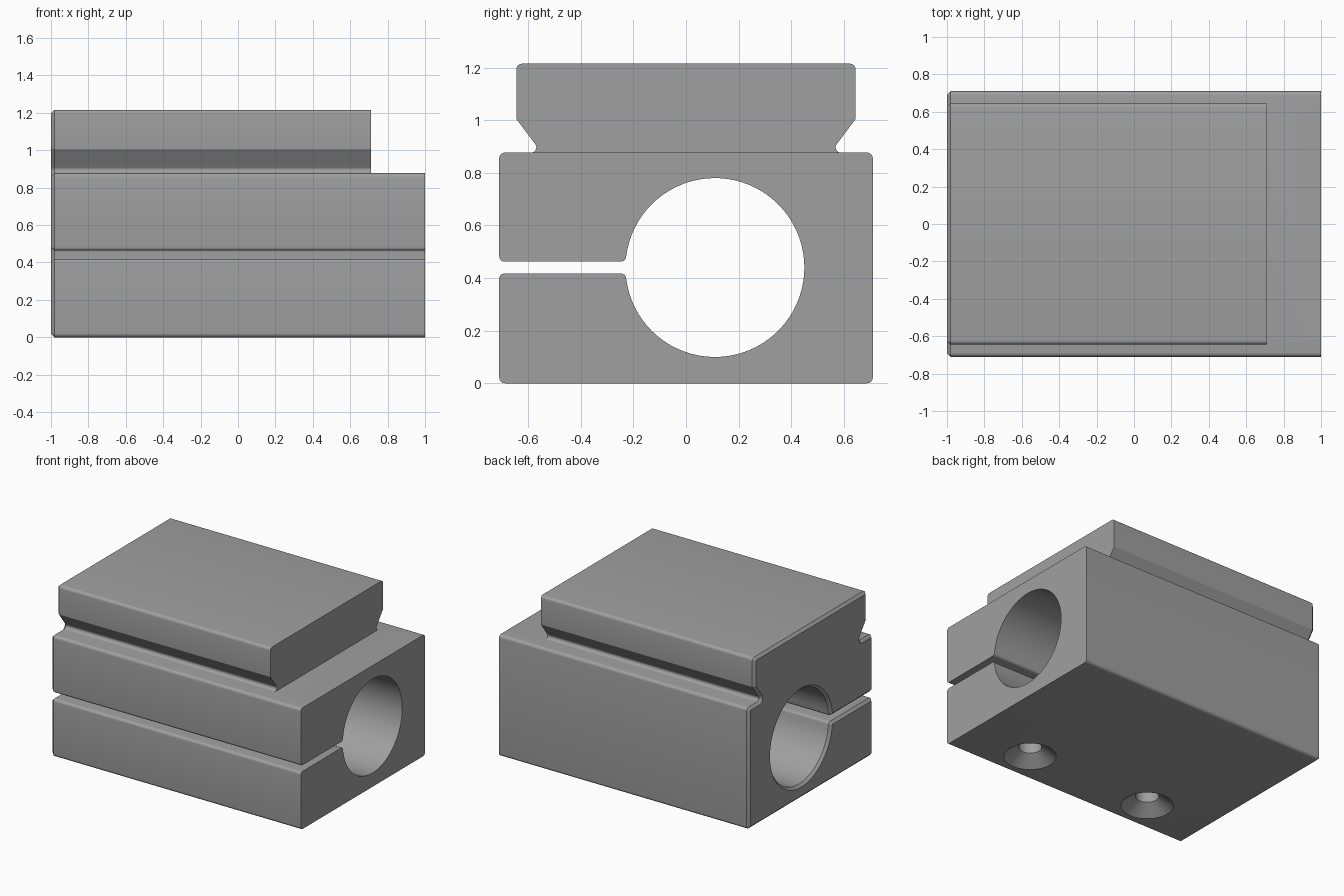
import bpy, bmesh, math
from mathutils import Vector

if "Cube" in bpy.data.objects:
    bpy.data.objects.remove(bpy.data.objects["Cube"])

X0, STEP, X1 = -1.0, 0.71, 1.0       # closed end, rail end, open end
CH = 0.018                           # end chamfer
TOP = 0.877                          # top of the clamp block
BY, BZ, BR = 0.11, 0.44, 0.34        # bore centre and radius
SLOT, FR = 0.0225, 0.02              # slot half height, lip radius

steel = bpy.data.materials.new("grey_metal")
steel.diffuse_color = (0.35, 0.35, 0.35, 1)
steel.use_nodes = True
steel.node_tree.nodes["Principled BSDF"].inputs["Base Color"].default_value = steel.diffuse_color


def arc(c, r, a0, a1, n):
    return [Vector((c[0] + r * math.cos(a0 + (a1 - a0) * i / n),
                    c[1] + r * math.sin(a0 + (a1 - a0) * i / n))) for i in range(n + 1)]


def rounded(prev, corner, nxt, r):
    """Points of a fillet at a corner."""
    p = Vector(corner)
    u, v = (Vector(prev) - p).normalized(), (Vector(nxt) - p).normalized()
    half = u.angle(v) / 2
    c = p + (u + v).normalized() * (r / math.sin(half))
    d = r / math.tan(half)
    s, e = p + u * d - c, p + v * d - c
    a0 = math.atan2(s.y, s.x)
    da = (math.atan2(e.y, e.x) - a0 + math.pi) % (2 * math.pi) - math.pi
    return arc(c, r, a0, a0 + da, max(3, math.ceil(abs(da) / math.radians(16))))


def inset(pts, d):
    """Offset a counter-clockwise outline into its material."""
    out = []
    for i, p in enumerate(pts):
        a = (p - pts[i - 1]).normalized()
        b = (pts[(i + 1) % len(pts)] - p).normalized()
        n = Vector((-a.y - b.y, a.x + b.x)).normalized()
        out.append(p + n * (d / n.dot(Vector((-a.y, a.x)))))
    return out


# Outer outline: block, dovetail rail, slot mouth (y, z, radius)
right = [(0.71, 0, .022), (0.71, TOP, .022), (0.549, TOP, .02), (0.645, 1.005, .01), (0.645, 1.215, .022)]
left = [(-y, z, r) for y, z, r in reversed(right)]
corners = right + left[:-1] + [(-0.71, BZ + SLOT, .02), (-0.25, BZ + SLOT, 0),
                               (-0.25, BZ - SLOT, 0), (-0.71, BZ - SLOT, .02), left[-1]]
outline = []
for i, (y, z, r) in enumerate(corners):
    if r:
        outline += rounded(corners[i - 1][:2], (y, z), corners[(i + 1) % len(corners)][:2], r)
    elif z > BZ:
        # Rounded slot lips and the bore between them
        fy = BY - math.sqrt((BR + FR) ** 2 - (SLOT + FR) ** 2)
        t = math.atan2(SLOT + FR, BY - fy)
        lip = arc((fy, BZ + SLOT + FR), FR, -math.pi / 2, -t, 5)
        bore = arc((BY, BZ), BR, math.pi - t, -math.pi + t, 72)
        low = [Vector((p.x, 2 * BZ - p.y)) for p in reversed(lip)]
        outline += lip + bore[1:-1] + low

# Clamp body: outline swept along x, rail stops short of the open end
bm = bmesh.new()


def ring(pts, x):
    return [bm.verts.new((x, p.x, p.y)) for p in pts]


def bridge(a, b):
    for i in range(len(a)):
        bm.faces.new((a[i - 1], a[i], b[i], b[i - 1]))


end = ring(inset(outline, CH), X0)
full = ring(outline, X0 + CH)
step = ring(outline, STEP)
bridge(end, full)
bridge(full, step)
bm.faces.new(end)
is_rail = [p.y > TOP - 1e-4 and abs(p.x) < 0.66 for p in outline]
rail = [v for v, k in zip(step, is_rail) if k]
bm.faces.new(rail)
keep = [i for i, k in enumerate(is_rail) if not k or step[i] in (rail[0], rail[-1])]
lower = [step[i] for i in keep]
open_end = ring([outline[i] for i in keep], X1)
bridge(lower, open_end)
bm.faces.new(open_end)
bmesh.ops.recalc_face_normals(bm, faces=bm.faces)
mesh = bpy.data.meshes.new("clamp_block")
bm.to_mesh(mesh)
bm.free()
mesh.materials.append(steel)
block = bpy.data.objects.new("clamp_block", mesh)
bpy.context.collection.objects.link(block)

# Countersunk screw holes from below, through the slot into the upper jaw
bm = bmesh.new()
for cx in (-0.515, 0.485):
    prof = [(0.199, -0.02), (0.077, 0.07), (0.077, 0.75)]
    rings = [[bm.verts.new((cx + p.x, -0.48 + p.y, z)) for p in arc((0, 0), r, 0, 2 * math.pi, 40)[:-1]]
             for r, z in prof]
    for a, b in zip(rings, rings[1:]):
        bridge(a, b)
    bm.faces.new(rings[0])
    bm.faces.new(rings[-1])
bmesh.ops.recalc_face_normals(bm, faces=bm.faces)
cut_mesh = bpy.data.meshes.new("screw_hole_cutter")
bm.to_mesh(cut_mesh)
bm.free()
cut_mesh.materials.append(steel)
cutter = bpy.data.objects.new("screw_hole_cutter", cut_mesh)
cutter.hide_render = True
bpy.context.collection.objects.link(cutter)

bpy.context.view_layer.objects.active = block
block.select_set(True)
mod = block.modifiers.new("screw_holes", 'BOOLEAN')
mod.operation = 'DIFFERENCE'
mod.solver = 'EXACT'
mod.object = cutter
bpy.ops.object.modifier_apply(modifier=mod.name)
bpy.data.objects.remove(cutter)
bpy.ops.object.shade_smooth_by_angle(angle=math.radians(30))
